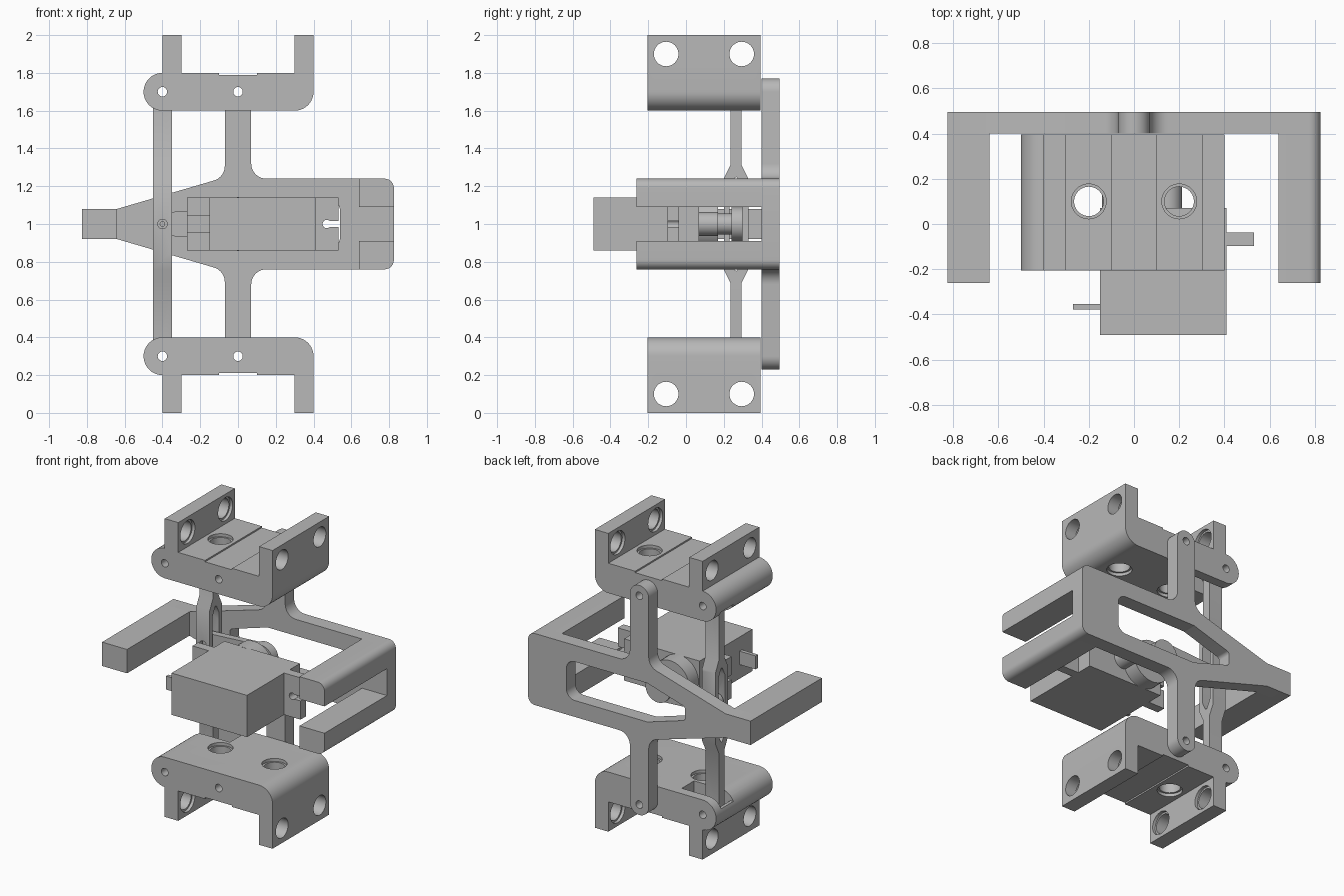
import bpy, bmesh, math
from mathutils import Vector, Matrix

cube = bpy.data.objects.get("Cube")
if cube:
    bpy.data.objects.remove(cube)

grey = bpy.data.materials.new("plain_grey")
grey.use_nodes = True
COLOUR = (0.48, 0.48, 0.48, 1)
grey.diffuse_color = COLOUR
grey.node_tree.nodes["Principled BSDF"].inputs["Base Color"].default_value = COLOUR


def finish(name, bm):
    bmesh.ops.recalc_face_normals(bm, faces=bm.faces)
    mesh = bpy.data.meshes.new(name)
    bm.to_mesh(mesh)
    bm.free()
    mesh.materials.append(grey)
    obj = bpy.data.objects.new(name, mesh)
    bpy.context.collection.objects.link(obj)
    return obj


def rounded(points, steps=10):
    """Turn (u, v, radius) corners into an outline with filleted corners."""
    out = []
    for i, (u, v, r) in enumerate(points):
        p = Vector((u, v))
        if r == 0:
            out.append(p)
            continue
        a = (Vector(points[i - 1][:2]) - p).normalized()
        b = (Vector(points[(i + 1) % len(points)][:2]) - p).normalized()
        angle = a.angle(b)
        centre = p + (a + b).normalized() * r / math.sin(angle / 2)
        start = p + a * r / math.tan(angle / 2) - centre
        turn = math.pi - angle
        if a.x * b.y - a.y * b.x > 0:
            turn = -turn
        for k in range(steps + 1):
            out.append(centre + Matrix.Rotation(turn * k / steps, 2) @ start)
    return out


def prism(name, points, low, high, axis="y"):
    """Extrude an outline: (x, z) along y, or (y, z) along x."""
    place = (lambda p, d: (p.x, d, p.y)) if axis == "y" else (lambda p, d: (d, p.x, p.y))
    bm = bmesh.new()
    face = bm.faces.new([bm.verts.new(place(p, low)) for p in rounded(points)])
    new = bmesh.ops.extrude_face_region(bm, geom=[face])["geom"]
    shift = Vector((0, high - low, 0)) if axis == "y" else Vector((high - low, 0, 0))
    bmesh.ops.translate(bm, vec=shift, verts=[g for g in new if isinstance(g, bmesh.types.BMVert)])
    return finish(name, bm)


def box(name, x, y, z):
    return prism(name, [(x[0], z[0], 0), (x[1], z[0], 0), (x[1], z[1], 0), (x[0], z[1], 0)], *y)


def cyl(name, axis, centre, r, length):
    bm = bmesh.new()
    turn = {"x": Matrix.Rotation(math.pi / 2, 4, "Y"),
            "y": Matrix.Rotation(math.pi / 2, 4, "X"), "z": Matrix()}[axis]
    bmesh.ops.create_cone(bm, cap_ends=True, segments=40, radius1=r, radius2=r, depth=length,
                          matrix=Matrix.Translation(centre) @ turn)
    return finish(name, bm)


def combine(obj, cutters, mode="DIFFERENCE"):
    for c in cutters:
        mod = obj.modifiers.new("cut", "BOOLEAN")
        mod.operation, mod.solver, mod.object = mode, "EXACT", c
        bpy.context.view_layer.objects.active = obj
        bpy.ops.object.modifier_apply(modifier=mod.name)
        bpy.data.objects.remove(c)
    return obj


def mirrored(half):
    """Complete an outline by reflecting it about z = 1."""
    return ([(x, 1 + z, r) for x, z, r in half]
            + [(x, 1 - z, r) for x, z, r in reversed(half)])


parts = []

# Rear frame plate with vertical arms, tapered nose and window
frame = prism("rear_frame", mirrored([
    (.825, .24, .05), (.07, .24, .08), (.07, .77, .0699), (-.07, .77, .0699),
    (-.07, .247, .08), (-.64, .08, 0), (-.825, .08, 0)]), .4, .495)
window = prism("window_cutter", mirrored([
    (.54, .13, .06), (-.06, .13, .05), (-.34, .045, .025)]), .3, .6)
parts.append(combine(frame, [window] + [
    cyl("pivot_cutter", "y", (0, .45, 1 + s * .7), .025, .4) for s in (-1, 1)]))

# Forward reaching fingers
for name, s in (("upper", 1), ("lower", -1)):
    parts.append(prism(name + "_finger", [
        (.64, 1 + s * .24, 0), (.825, 1 + s * .24, .05),
        (.825, 1 + s * .09, 0), (.64, 1 + s * .09, 0)], -.262, .4))
parts.append(box("single_finger", (-.825, -.64), (-.262, .4), (.92, 1.08)))

# Upper and lower brackets
for name, s in (("upper", 1), ("lower", -1)):
    def h(z):
        return 1 + s * z

    profile = [(-.5, .6, .0999), (.4, .6, .1), (.4, 1, 0), (.3, 1, 0), (.3, .8, 0),
               (.1, .8, 0), (.1, .79, 0), (-.1, .79, 0), (-.1, .8, 0), (-.3, .8, 0),
               (-.3, 1, 0), (-.4, 1, 0), (-.4, .8, 0), (-.5, .8, .0999)]
    bracket = prism(name + "_bracket", [(x, h(z), r) for x, z, r in profile], -.205, .395)
    cuts = [cyl("pivot", "y", (x, .1, h(.7)), .025, 1) for x in (-.4, 0)]
    for x in (-.2, .2):
        cuts.append(cyl("bolt", "z", (x, .1, h(.7)), .065, .4))
        cuts += [cyl("rim", "z", (x, .1, h(z)), .077, .04) for z in (.6, .8)]
    for y in (-.105, .295):
        cuts.append(cyl("side_bolt", "x", (0, y, h(.9)), .065, 1))
        cuts.append(cyl("side_rim", "x", (0, y, h(.9)), .077, .64))
    # Pocket that receives the link rod
    cuts.append(box("pocket", (-.47, -.2), (.2, .33), sorted((h(.5), h(.76)))))
    cuts.append(box("pocket_mouth", (-.6, -.4), (.2, .33), sorted((h(.5), h(.66)))))
    parts.append(combine(bracket, cuts))

# Link rod with a forked centre
MID = .265
right = [(.03, .75), (.03, .31), (.065, .24)]
side = [(MID + y, 1 + z, 0) for y, z in right] + [(MID + y, 1 - z, 0) for y, z in reversed(right)]
side += [(MID - y, 1 - z, 0) for y, z in right] + [(MID - y, 1 + z, 0) for y, z in reversed(right)]
rod = prism("link_rod", side, -.45, -.35, "x")
combine(rod, [prism("rod_rounding", mirrored([(-.35, .75, .0499), (-.45, .75, .0499)]), 0, .5)],
        "INTERSECT")
slot = prism("slot", [(MID, 1.26, .01), (MID + .035, 1.19, 0), (MID + .035, .81, 0),
                      (MID, .74, .01), (MID - .035, .81, 0), (MID - .035, 1.19, 0)], -.6, -.2, "x")
parts.append(combine(rod, [slot] + [
    cyl("pin_cutter", "y", (-.4, MID, z), .025, .4) for z in (.3, 1, 1.7)]))

# Servo horn with its hub
horn = prism("horn_arm", mirrored([(0, .085, 0), (-.45, .058, .05)]), .243, .287)
parts.append(combine(horn, [cyl("horn_hole", "y", (-.4, MID, 1), .012, .2)]))
parts.append(cyl("horn_hub", "y", (0, .27, 1), .09, .06))

# Servo body, mounting tabs, gear tower and cable
parts.append(box("servo_body", (-.15, .41), (-.49, .07), (.86, 1.14)))
tabs = box("servo_tabs", (-.27, .532), (-.097, -.037), (.86, 1.14))
tab_cuts = []
for hole, edge in ((.47, .6), (-.21, -.4)):
    tab_cuts.append(cyl("tab_hole", "y", (hole, -.07, 1), .022, .2))
    tab_cuts.append(box("tab_slot", sorted((hole, edge)), (-.2, .1), (.985, 1.015)))
parts.append(combine(tabs, tab_cuts))
parts.append(cyl("gear_tower", "y", (0, .115, 1), .142, .11))
parts.append(cyl("small_tower", "y", (.15, .115, 1), .063, .11))
parts.append(cyl("output_shaft", "y", (0, .21, 1), .055, .09))
parts.append(box("cable", (-.27, -.15), (-.378, -.353), (.955, 1.045)))

# Smooth the round surfaces and keep the edges crisp
bpy.ops.object.select_all(action="DESELECT")
for obj in parts:
    obj.select_set(True)
bpy.context.view_layer.objects.active = parts[0]
bpy.ops.object.shade_smooth_by_angle(angle=math.radians(30))
